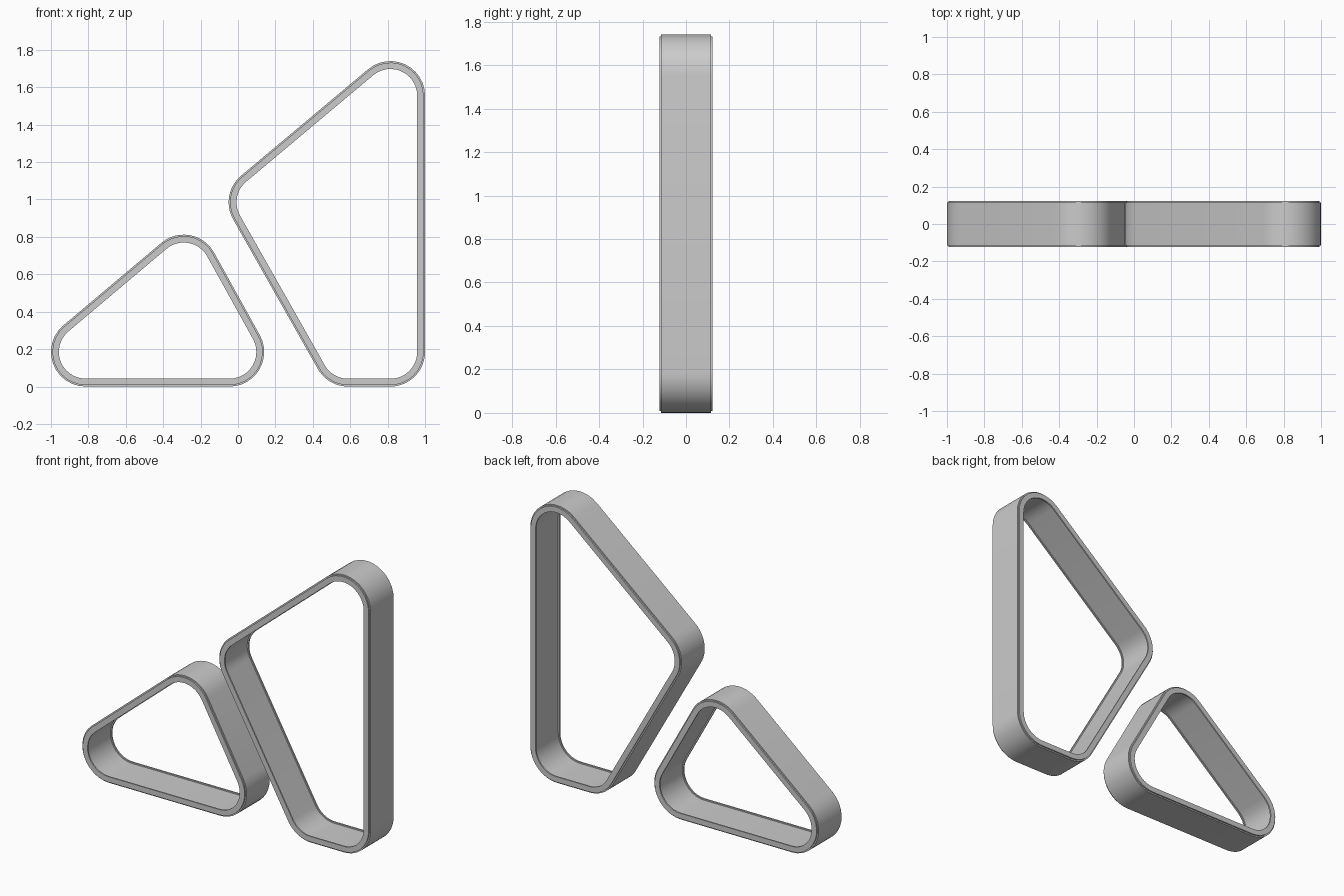
import bpy, bmesh, math
from mathutils import Vector

cube = bpy.data.objects.get("Cube")
if cube:
    bpy.data.objects.remove(cube, do_unlink=True)

grey = bpy.data.materials.new("plain grey")
grey.use_nodes = True
colour = (0.6, 0.6, 0.6, 1)
grey.diffuse_color = colour
grey.node_tree.nodes["Principled BSDF"].inputs["Base Color"].default_value = colour

RADIUS, WALL, STEP, HALF, BODY = 0.185, 0.042, 0.008, 0.123, 0.114
STEPS = 12  # segments per rounded corner

# Wall cross-section (depth inward from outer face, y): a band with a stepped rim on both sides
half_section = [(0, BODY), (STEP, BODY), (STEP, HALF),
                (WALL, HALF), (WALL, BODY), (WALL - STEP, BODY)]
section = half_section + [(d, -y) for d, y in reversed(half_section)]


def rounded_path(centres):
    """Corner centres, counter-clockwise, to (centre, outward direction) pairs."""
    path = []
    n = len(centres)
    for i, c in enumerate(centres):
        c = Vector(c)
        before = c - Vector(centres[i - 1])
        after = Vector(centres[(i + 1) % n]) - c
        start = math.atan2(-before.x, before.y)
        turn = (math.atan2(-after.x, after.y) - start) % math.tau
        for k in range(STEPS + 1):
            a = start + turn * k / STEPS
            path.append((c, Vector((math.cos(a), math.sin(a)))))
    return path


def frame(name, centres):
    bm = bmesh.new()
    rings = []
    for c, out in rounded_path(centres):
        ring = []
        for depth, y in section:
            p = c + out * (RADIUS - depth)
            ring.append(bm.verts.new((p.x, y, p.y)))
        rings.append(ring)
    m = len(section)
    for i, ring in enumerate(rings):
        nxt = rings[(i + 1) % len(rings)]
        for j in range(m):
            k = (j + 1) % m
            bm.faces.new((ring[j], ring[k], nxt[k], nxt[j]))
    bmesh.ops.recalc_face_normals(bm, faces=bm.faces)
    mesh = bpy.data.meshes.new(name)
    bm.to_mesh(mesh)
    bm.free()
    mesh.materials.append(grey)
    obj = bpy.data.objects.new(name, mesh)
    bpy.context.collection.objects.link(obj)
    bpy.ops.object.select_all(action="DESELECT")
    obj.select_set(True)
    bpy.context.view_layer.objects.active = obj
    bpy.ops.object.shade_smooth_by_angle(angle=math.radians(30))


# Small triangular frame
frame("triangle_frame", [(-0.815, RADIUS), (-0.045, RADIUS), (-0.29, 0.627)])

# Tall four-sided frame
frame("tall_frame", [(0.588, RADIUS), (0.815, RADIUS), (0.815, 1.555), (0.135, 0.985)])
